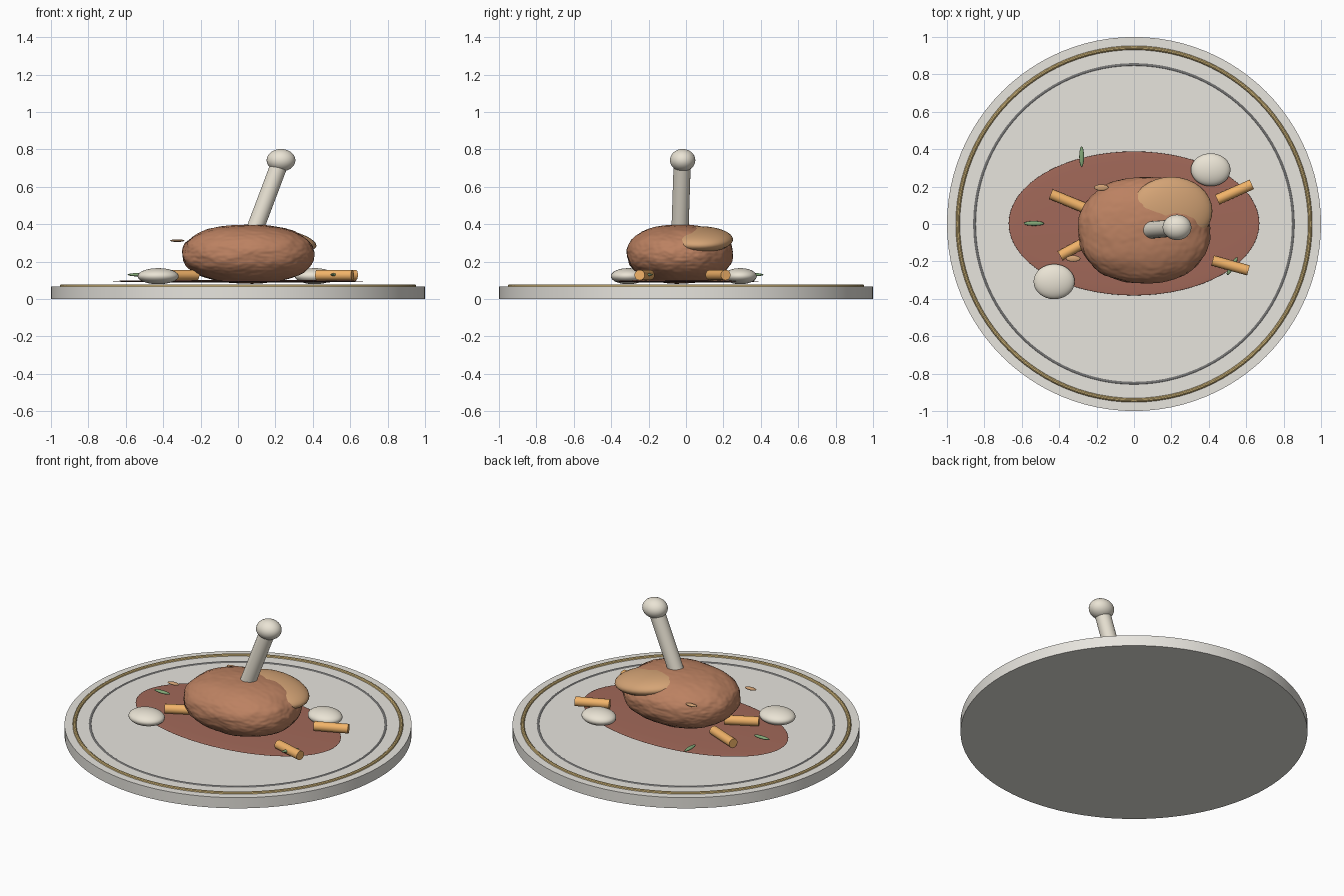
import bpy, bmesh
from math import radians, atan2, pi
from mathutils import Vector, noise

if "Cube" in bpy.data.objects:
    bpy.data.objects.remove(bpy.data.objects["Cube"])


def material(name, r, g, b):
    m = bpy.data.materials.new(name)
    m.diffuse_color = (r, g, b, 1)
    m.use_nodes = True
    m.node_tree.nodes["Principled BSDF"].inputs["Base Color"].default_value = m.diffuse_color
    return m


CERAMIC = material("ceramic", 0.80, 0.78, 0.73)
GOLD = material("gold", 0.72, 0.53, 0.22)
GREY = material("grey_line", 0.55, 0.55, 0.53)
SAUCE = material("sauce", 0.36, 0.14, 0.10)
MEAT = material("meat", 0.50, 0.22, 0.12)
GLAZE = material("glaze", 0.66, 0.37, 0.18)
BONE = material("bone", 0.82, 0.77, 0.66)
CARROT = material("carrot", 0.88, 0.45, 0.14)
HERB = material("herb", 0.22, 0.38, 0.18)


def finish(name, mat):
    ob = bpy.context.object
    ob.name = name
    ob.data.materials.append(mat)
    bpy.ops.object.shade_smooth_by_angle(angle=radians(35))
    return ob


def ellipsoid(name, loc, size, mat, rot=(0, 0, 0), seg=32):
    bpy.ops.mesh.primitive_uv_sphere_add(segments=seg, ring_count=seg // 2, radius=1,
                                         location=loc, rotation=rot)
    bpy.context.object.scale = size
    return finish(name, mat)


def rod(name, a, b, radius, mat, sides=24):
    a, b = Vector(a), Vector(b)
    bpy.ops.mesh.primitive_cylinder_add(vertices=sides, radius=radius, depth=(b - a).length,
                                        location=(a + b) / 2,
                                        rotation=(b - a).to_track_quat('Z', 'Y').to_euler())
    return finish(name, mat)


def disc(name, radii, z0, z1, mat, sides=96):
    bpy.ops.mesh.primitive_cylinder_add(vertices=sides, radius=1, depth=z1 - z0,
                                        location=(0, 0, (z0 + z1) / 2))
    bpy.context.object.scale = (radii[0], radii[1], 1)
    return finish(name, mat)


def ring(name, radius, thickness, z, mat):
    bpy.ops.mesh.primitive_torus_add(major_radius=radius, minor_radius=thickness,
                                     major_segments=96, minor_segments=10, location=(0, 0, z))
    return finish(name, mat)


# Plate with two decorative rings, and the pool of sauce
disc("plate", (1, 1), 0, 0.068, CERAMIC)
ring("gold_rim_line", 0.942, 0.011, 0.068, GOLD)
ring("inner_line", 0.852, 0.006, 0.067, GREY)
ellipsoid("sauce", (0, 0.003, 0.095), (0.67, 0.385, 0.008), SAUCE, seg=64)

# Roast: slightly boxy ellipsoid roughened with noise
bpy.ops.mesh.primitive_ico_sphere_add(subdivisions=6, radius=1)
roast = bpy.context.object
for v in roast.data.vertices:
    p = v.co.normalized()
    boxy = sum(abs(c) ** 2.25 for c in p) ** (-1 / 2.25)
    rough = 0.022 * noise.noise(p * 3) + 0.010 * noise.noise(p * 11)
    q = p * (boxy + rough)
    v.co = Vector((0.055 + q.x * 0.352, -0.033 + q.y * 0.283, 0.24 + q.z * 0.157))
finish("roast", MEAT)

# Glazed patch on the roast
ellipsoid("glaze", (0.20, 0.07, 0.318), (0.222, 0.182, 0.063), GLAZE, (0, radians(9), 0))

# Bone with knob
rod("bone", (0.055, -0.035, 0.28), (0.227, -0.02, 0.735), 0.046, BONE)
ellipsoid("bone_knob", (0.23, -0.018, 0.742), (0.077, 0.068, 0.060), BONE)

# Potatoes
ellipsoid("potato", (-0.427, -0.308, 0.122), (0.11, 0.094, 0.043), BONE)
ellipsoid("potato", (0.41, 0.29, 0.122), (0.106, 0.088, 0.043), BONE)

# Carrot sticks
for x0, y0, x1, y1 in [(-0.445, 0.16, -0.25, 0.08), (-0.395, -0.17, -0.22, -0.075),
                       (0.445, 0.130, 0.63, 0.212), (0.42, -0.195, 0.612, -0.248)]:
    rod("carrot_stick", (x0, y0, 0.128), (x1, y1, 0.128), 0.028, CARROT)

# Herb leaves
for x, y, angle in [(-0.535, 0.003, 0), (-0.28, 0.36, 90), (0.525, -0.225, 60)]:
    ellipsoid("herb_leaf", (x, y, 0.13), (0.055, 0.013, 0.009), HERB, (0, 0, radians(angle)), 16)

# Crisp flecks around the roast
for x, y in [(-0.175, 0.195), (-0.325, -0.185), (0.315, -0.155)]:
    ellipsoid("crisp_fleck", (x, y, 0.312), (0.039, 0.017, 0.007), GLAZE, seg=16)
